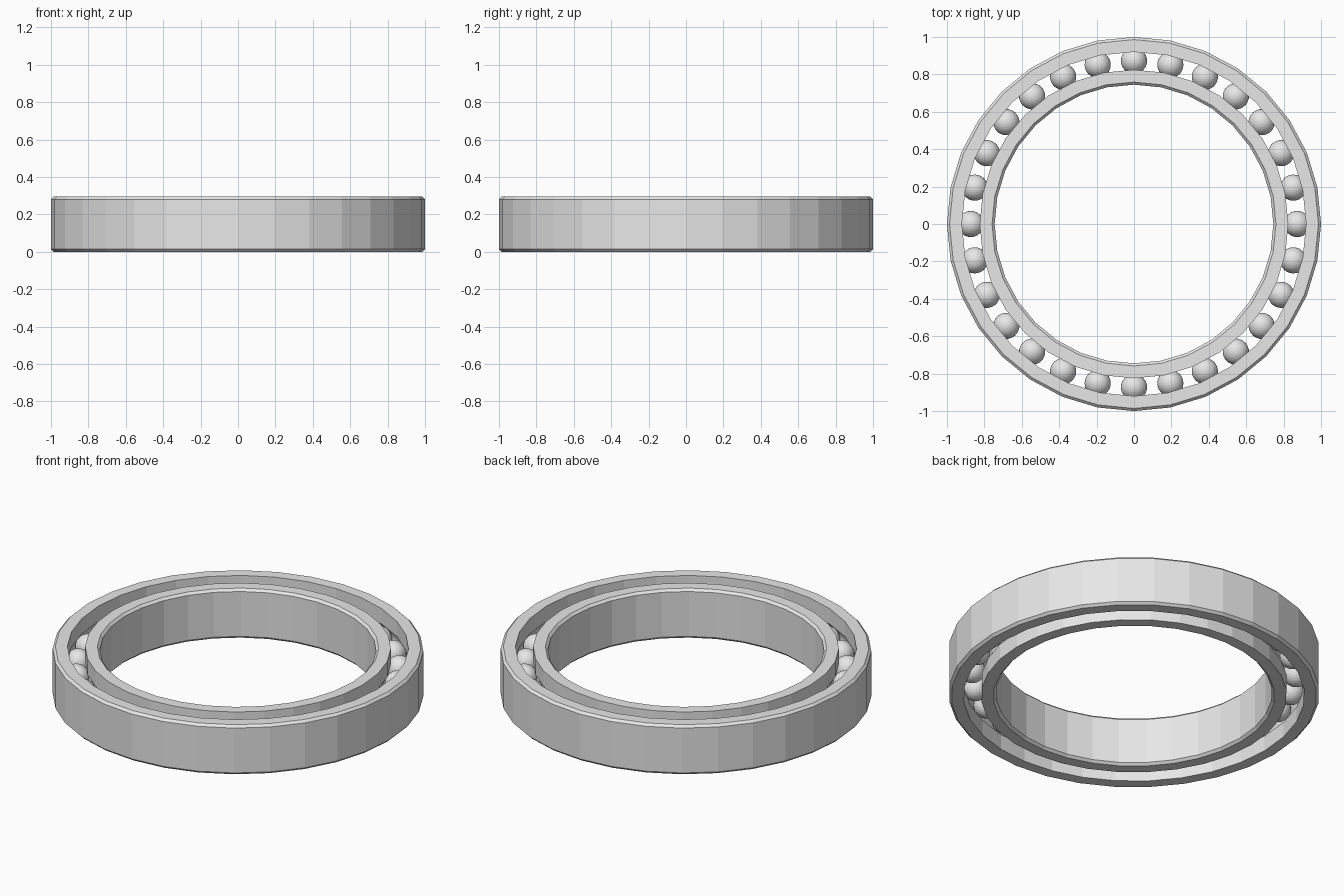
import bpy, bmesh, math
from mathutils import Matrix, Vector

cube = bpy.data.objects.get("Cube")
if cube:
    bpy.data.objects.remove(cube, do_unlink=True)

HEIGHT = 0.295
MID = HEIGHT / 2
PITCH = 0.873        # radius of the ball circle
BALL_R = 0.07
GROOVE_R = 0.073
CHAMFER = 0.014
SEGMENTS = 32
BALLS = 28

steel = bpy.data.materials.new("steel grey")
steel.use_nodes = True
colour = (0.8, 0.8, 0.8, 1)
steel.diffuse_color = colour
steel.node_tree.nodes["Principled BSDF"].inputs["Base Color"].default_value = colour


def add_object(name, bm):
    bmesh.ops.recalc_face_normals(bm, faces=bm.faces)
    mesh = bpy.data.meshes.new(name)
    bm.to_mesh(mesh)
    bm.free()
    mesh.materials.append(steel)
    obj = bpy.data.objects.new(name, mesh)
    bpy.context.collection.objects.link(obj)
    return obj


def race_profile(rim, wall):
    """Closed (radius, z) section: chamfered rim, grooved wall facing the balls."""
    side = 1 if rim > wall else -1
    inset = rim - side * CHAMFER
    points = [(wall, 0), (inset, 0), (rim, CHAMFER),
              (rim, HEIGHT - CHAMFER), (inset, HEIGHT), (wall, HEIGHT)]
    spread = math.acos(abs(wall - PITCH) / GROOVE_R)
    steps = 8
    for i in range(steps + 1):
        a = spread * (1 - 2 * i / steps)
        points.append((PITCH + side * GROOVE_R * math.cos(a),
                       MID + GROOVE_R * math.sin(a)))
    return points


def add_race(name, rim, wall):
    bm = bmesh.new()
    profile = race_profile(rim, wall)
    rings = []
    for s in range(SEGMENTS):
        a = math.tau * s / SEGMENTS
        rings.append([bm.verts.new((r * math.cos(a), r * math.sin(a), z))
                      for r, z in profile])
    for s, ring in enumerate(rings):
        after = rings[(s + 1) % SEGMENTS]
        for i in range(len(profile)):
            j = (i + 1) % len(profile)
            bm.faces.new((ring[i], after[i], after[j], ring[j]))
    return add_object(name, bm)


# Outer and inner races
add_race("outer_race", 1.0, 0.92)
add_race("inner_race", 0.745, 0.825)

# Balls share one mesh and sit evenly round the groove
bm = bmesh.new()
bmesh.ops.create_uvsphere(bm, u_segments=24, v_segments=16, radius=BALL_R)
first = add_object("ball", bm)
for i in range(BALLS):
    ball = first if i == 0 else first.copy()
    if i:
        bpy.context.collection.objects.link(ball)
    ball.name = f"ball_{i + 1}"
    turn = Matrix.Rotation(math.tau * i / BALLS, 4, 'Z')
    ball.matrix_world = turn @ Matrix.Translation(Vector((PITCH, 0, MID)))
